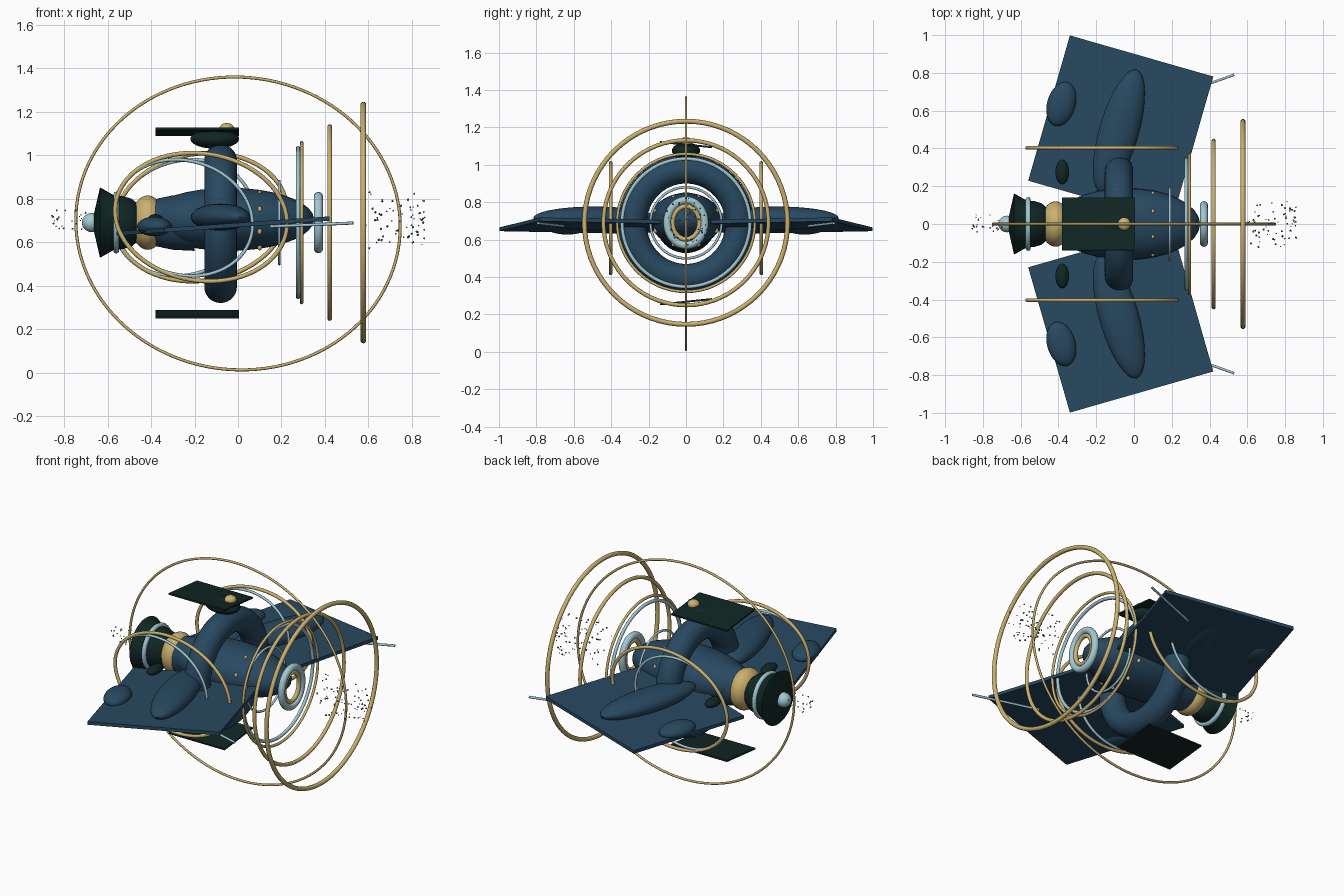
import bpy, bmesh, math, random
from mathutils import Matrix, Vector

if "Cube" in bpy.data.objects:
    bpy.data.objects.remove(bpy.data.objects["Cube"])

random.seed(4)
AX = 0.69  # height of the long axis


def mat(name, c):
    m = bpy.data.materials.new(name)
    m.diffuse_color = (*c, 1)
    m.use_nodes = True
    m.node_tree.nodes["Principled BSDF"].inputs["Base Color"].default_value = m.diffuse_color
    return m


BLUE = mat("deep blue", (0.021, 0.066, 0.118))
GOLD = mat("gold", (0.60, 0.44, 0.16))
PALE = mat("pale blue", (0.36, 0.58, 0.65))
DARK = mat("dark green", (0.005, 0.020, 0.018))
GREY = mat("grey blue", (0.16, 0.22, 0.28))


def finish(name, bm, m, smooth=True):
    bmesh.ops.recalc_face_normals(bm, faces=bm.faces)
    me = bpy.data.meshes.new(name)
    bm.to_mesh(me)
    bm.free()
    me.materials.append(m)
    o = bpy.data.objects.new(name, me)
    bpy.context.collection.objects.link(o)
    if smooth:
        bpy.ops.object.select_all(action='DESELECT')
        o.select_set(True)
        bpy.context.view_layer.objects.active = o
        bpy.ops.object.shade_smooth_by_angle(angle=math.radians(40))
    return o


def place(loc, rot_axis='Z', angle=0.0, scale=(1, 1, 1)):
    return (Matrix.Translation(loc) @ Matrix.Rotation(angle, 4, rot_axis)
            @ Matrix.Diagonal((*scale, 1)))


def ellipsoid(name, m, loc, radii, angle=0.0, axis='Z'):
    bm = bmesh.new()
    bmesh.ops.create_uvsphere(bm, u_segments=32, v_segments=18, radius=1,
                              matrix=place(loc, axis, angle, radii))
    return finish(name, bm, m)


def box(name, m, loc, size, axis='Z', angle=0.0, slope=0.0):
    bm = bmesh.new()
    bmesh.ops.create_cube(bm, size=1, matrix=place(loc, axis, angle, size))
    for v in bm.verts:
        v.co.z += slope * v.co.x
    return finish(name, bm, m, False)


def lathe(name, m, profile, ky=1.0, kz=1.0, n=40):
    """Spin (x, radius) points about the long axis."""
    bm = bmesh.new()
    loops = []
    for x, r in profile:
        loops.append([bm.verts.new((x, r * ky * math.cos(2 * math.pi * i / n),
                                    AX + r * kz * math.sin(2 * math.pi * i / n)))
                      for i in range(n)])
    for a, b in zip(loops, loops[1:]):
        for i in range(n):
            bm.faces.new((a[i], a[(i + 1) % n], b[(i + 1) % n], b[i]))
    bm.faces.new(loops[0])
    bm.faces.new(loops[-1])
    return finish(name, bm, m)


def ring(name, m, loc, ra, rb, tube, facing='X', tilt=0.0, sides=10, n=72):
    """Elliptical hoop whose axis points along x or y, turned about y by tilt."""
    bm = bmesh.new()
    loops = []
    turn = Matrix.Rotation(tilt, 3, 'Y')
    for i in range(n):
        t = 2 * math.pi * i / n
        nrm = Vector((math.cos(t) / ra, math.sin(t) / rb)).normalized()
        loop = []
        for j in range(sides):
            p = 2 * math.pi * j / sides
            u = ra * math.cos(t) + tube * math.cos(p) * nrm.x
            v = rb * math.sin(t) + tube * math.cos(p) * nrm.y
            w = tube * math.sin(p)
            co = Vector((w, u, v)) if facing == 'X' else turn @ Vector((u, -w, v))
            loop.append(bm.verts.new(co + Vector(loc)))
        loops.append(loop)
    for i in range(n):
        a, b = loops[i], loops[(i + 1) % n]
        for j in range(sides):
            k = (j + 1) % sides
            bm.faces.new((a[j], a[k], b[k], b[j]))
    return finish(name, bm, m)


def rod(name, m, p, q, r):
    p, q = Vector(p), Vector(q)
    bm = bmesh.new()
    turn = (q - p).to_track_quat('Z', 'Y').to_matrix().to_4x4()
    bmesh.ops.create_cone(bm, cap_ends=True, segments=10, radius1=r, radius2=r,
                          depth=(q - p).length,
                          matrix=Matrix.Translation((p + q) / 2) @ turn)
    return finish(name, bm, m)


def specks(name, m, count, x0, x1, spread, size):
    bm = bmesh.new()
    for _ in range(count):
        a = random.uniform(0, 2 * math.pi)
        d = spread * math.sqrt(random.random())
        loc = (random.uniform(x0, x1), d * math.cos(a), AX + 0.01 + d * math.sin(a))
        bmesh.ops.create_icosphere(bm, subdivisions=1,
                                   radius=size * random.uniform(0.6, 1.2),
                                   matrix=Matrix.Translation(loc))
    return finish(name, bm, m)


# Body, neck and cockpit band
ellipsoid("body", BLUE, (-0.04, 0, 0.705), (0.39, 0.19, 0.145))
lathe("neck", BLUE, [(-0.50, 0.085), (-0.42, 0.10), (-0.30, 0.125), (-0.2, 0.13)])
ellipsoid("cockpit_band", GOLD, (-0.415, 0, AX), (0.08, 0.12, 0.125))
for i in range(8):
    a = math.pi * (i + 0.5) / 4
    ellipsoid("body_stud", GOLD, (0.10, 0.175 * math.cos(a), 0.70 + 0.134 * math.sin(a)),
              (0.010, 0.012, 0.014))

# Nose assembly
lathe("nose_bell", DARK, [(-0.665, 0.03), (-0.635, 0.162), (-0.57, 0.125), (-0.53, 0.122),
                          (-0.49, 0.11), (-0.46, 0.085), (-0.44, 0.04)])
ellipsoid("nose_tip", PALE, (-0.672, 0, AX), (0.046, 0.044, 0.044))
ring("nose_collar", PALE, (-0.56, 0, AX), 0.128, 0.128, 0.014)

# Hoop wing around the body with the pod on top
ring("hoop_wing", BLUE, (-0.08, 0, 0.685), 0.285, 0.29, 0.075, sides=28)
ellipsoid("top_pod", DARK, (-0.107, 0, 1.075), (0.112, 0.075, 0.045))
ellipsoid("top_knob", GOLD, (-0.052, 0, 1.122), (0.034, 0.035, 0.026))
box("top_plate", DARK, (-0.188, 0, 1.108), (0.385, 0.28, 0.010), 'X', -0.10)
box("bottom_plate", DARK, (-0.188, 0, 0.268), (0.385, 0.28, 0.010), 'X', 0.10)

# Paired wings, fairings, pods, tip rods and side hoops
SWEEP = math.radians(16)
for s in (1, -1):
    box("wing", BLUE, (-0.07, 0.505 * s, 0.679), (0.79, 0.80, 0.02), 'Z', -SWEEP * s, 0.07)
    ellipsoid("wing_fairing", BLUE, (-0.08, 0.49 * s, 0.715), (0.105, 0.34, 0.062), -SWEEP * s)
    ellipsoid("wing_bulge", BLUE, (-0.385, 0.635 * s, 0.672), (0.075, 0.12, 0.045), -SWEEP * s)
    ellipsoid("wing_pod", DARK, (-0.38, 0.275 * s, 0.703), (0.036, 0.066, 0.026))
    rod("wing_tip_rod", PALE, (0.15, 0.655 * s, 0.672), (0.53, 0.79 * s, 0.688), 0.007)
    ring("side_hoop_outer", GOLD, (-0.17, 0.403 * s, 0.715), 0.398, 0.292, 0.010, 'Y', -0.16 * s)
    ring("side_hoop_inner", PALE, (-0.25, 0.403 * s, 0.712), 0.322, 0.262, 0.008, 'Y', -0.30 * s)

# Rear hoops
for name, m, x, r, tube in (("tail_hoop_inner", PALE, 0.19, 0.19, 0.007),
                            ("tail_hoop_pale", PALE, 0.276, 0.342, 0.010),
                            ("tail_hoop_small", GOLD, 0.293, 0.368, 0.008),
                            ("tail_hoop_middle", GOLD, 0.422, 0.441, 0.011),
                            ("tail_hoop_large", GOLD, 0.577, 0.543, 0.013)):
    ring(name, m, (x, 0, AX), r, r, tube)
ring("exhaust_ring", PALE, (0.37, 0, AX), 0.10, 0.12, 0.021, sides=16)
ring("exhaust_liner", GOLD, (0.37, 0, AX), 0.072, 0.088, 0.013)

# Great hoop around the whole craft
ring("great_hoop", GOLD, (0, 0, 0.686), 0.747, 0.673, 0.007, 'Y', 0.10, n=120)

# Drifting specks
specks("tail_specks", GREY, 75, 0.57, 0.86, 0.13, 0.0055)
specks("nose_specks", GREY, 25, -0.86, -0.70, 0.05, 0.0045)
